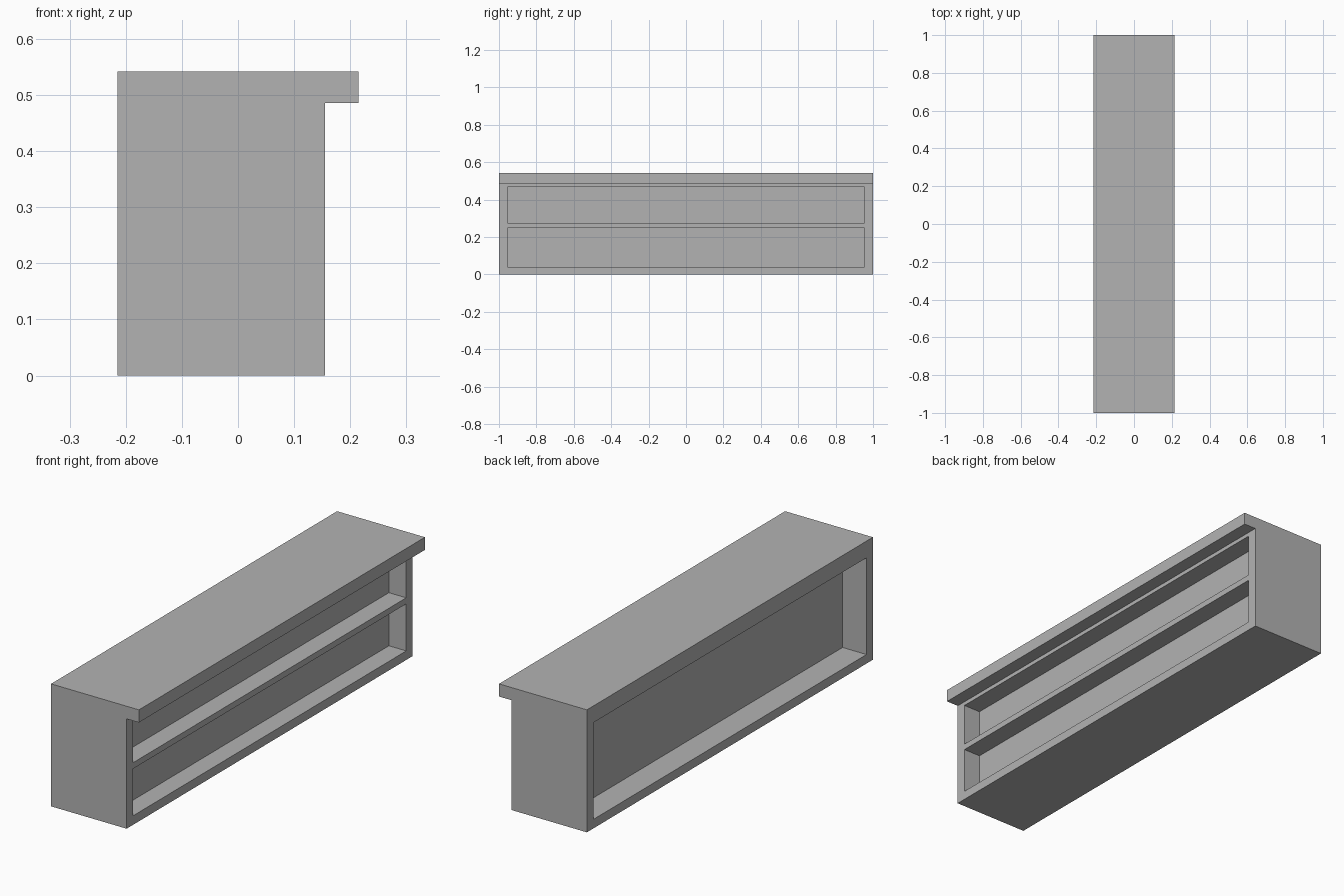
import bpy
import bmesh

default = bpy.data.objects.get("Cube")
if default:
    bpy.data.objects.remove(default, do_unlink=True)

BACK, FRONT, LIP = -0.215, 0.155, 0.215   # x of the rear, shelf side, overhang
TOP, LIP_UNDER = 0.542, 0.486
HALF = 1.0                                # half length along y
INNER = 0.955                             # half length of the recesses

grey = bpy.data.materials.new("plain grey")
grey.use_nodes = True
colour = (0.45, 0.45, 0.45, 1)
grey.diffuse_color = colour
grey.node_tree.nodes["Principled BSDF"].inputs["Base Color"].default_value = colour


def extrude_profile(name, profile, half):
    """Sweep an x-z profile along y, centred on y = 0."""
    bm = bmesh.new()
    face = bm.faces.new([bm.verts.new((x, -half, z)) for x, z in profile])
    swept = bmesh.ops.extrude_face_region(bm, geom=[face])
    verts = [v for v in swept["geom"] if isinstance(v, bmesh.types.BMVert)]
    bmesh.ops.translate(bm, vec=(0, 2 * half, 0), verts=verts)
    bmesh.ops.recalc_face_normals(bm, faces=bm.faces)
    mesh = bpy.data.meshes.new(name)
    bm.to_mesh(mesh)
    bm.free()
    mesh.materials.append(grey)
    obj = bpy.data.objects.new(name, mesh)
    bpy.context.collection.objects.link(obj)
    return obj


def carve(target, name, x0, x1, z0, z1):
    """Cut a long rectangular recess out of the target."""
    cutter = extrude_profile(name, [(x0, z0), (x1, z0), (x1, z1), (x0, z1)], INNER)
    cutter.hide_render = True
    mod = target.modifiers.new(name, 'BOOLEAN')
    mod.operation = 'DIFFERENCE'
    mod.solver = 'EXACT'
    mod.object = cutter
    bpy.context.view_layer.objects.active = target
    bpy.ops.object.modifier_apply(modifier=mod.name)
    bpy.data.objects.remove(cutter, do_unlink=True)


# Counter body with the overhanging top lip
counter = extrude_profile("counter", [
    (BACK, 0), (FRONT, 0), (FRONT, LIP_UNDER),
    (LIP, LIP_UNDER), (LIP, TOP), (BACK, TOP)], HALF)

# Two shelves under the lip
for name, low, high in (("lower_shelf", 0.04, 0.248), ("upper_shelf", 0.275, 0.468)):
    carve(counter, name, FRONT - 0.085, FRONT + 0.05, low, high)

# One tall recess on the opposite side
carve(counter, "rear_recess", BACK - 0.05, BACK + 0.117, 0.04, 0.468)
